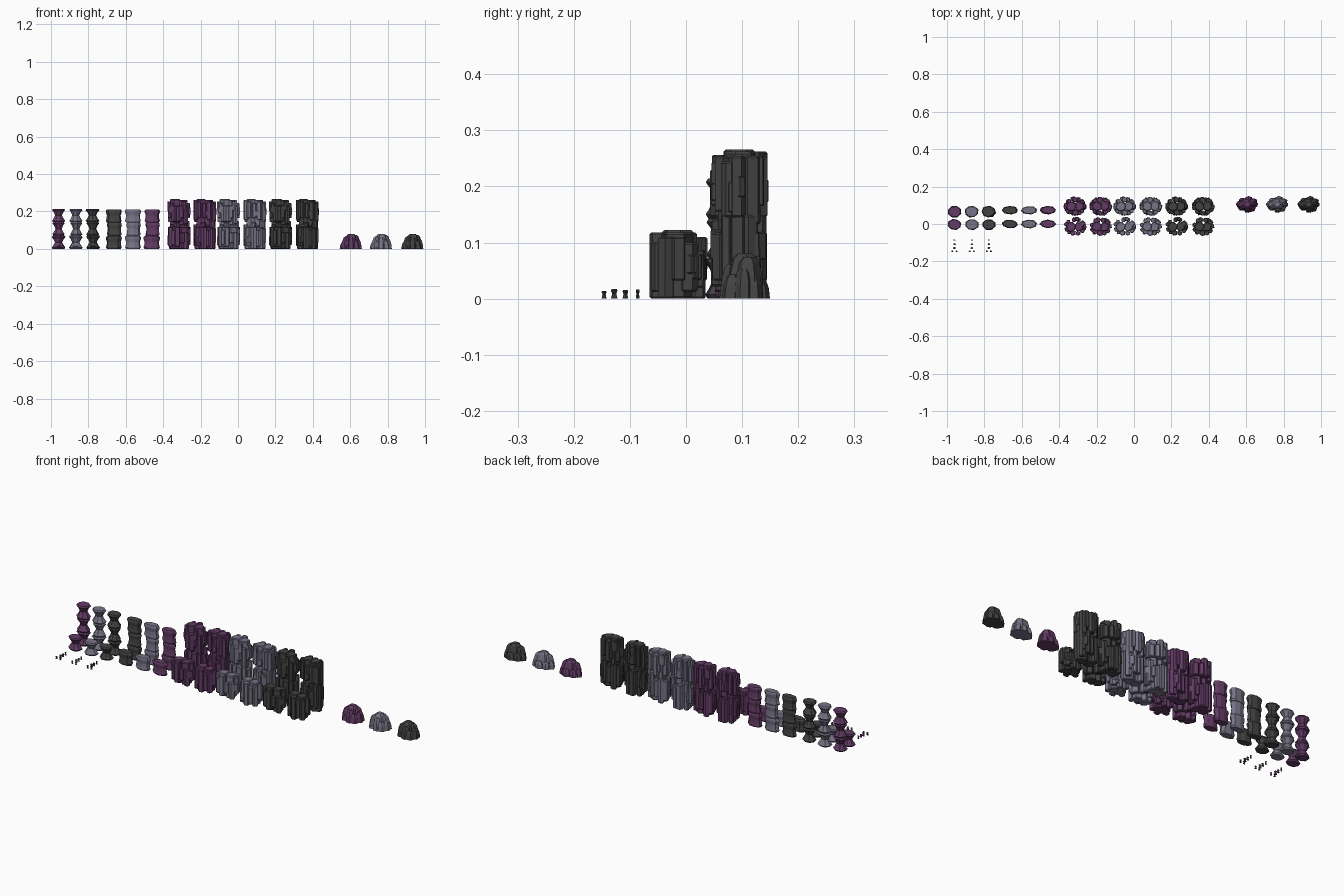
import bpy, bmesh, math, random
from mathutils import Vector

if "Cube" in bpy.data.objects:
    bpy.data.objects.remove(bpy.data.objects["Cube"])

def mat(name, c):
    m = bpy.data.materials.new(name)
    m.diffuse_color = (*c, 1)
    m.use_nodes = True
    m.node_tree.nodes["Principled BSDF"].inputs["Base Color"].default_value = m.diffuse_color
    return m

PURPLE = mat("purple_stone", (0.125, 0.045, 0.13))
LAVENDER = mat("lavender_stone", (0.19, 0.175, 0.245))
DARK = mat("dark_stone", (0.055, 0.055, 0.055))

def loft(bm, cx, cy, rings, n, rot=0.0, jit=0.0, rng=None):
    """Closed faceted solid; rings are (z, rx, ry)."""
    js = [1 + (rng.uniform(-jit, jit) if rng else 0) for _ in range(n)]
    loops = []
    for z, rx, ry in rings:
        loops.append([bm.verts.new((cx + rx * js[i] * math.cos(rot + math.tau * i / n),
                                    cy + ry * js[i] * math.sin(rot + math.tau * i / n), z))
                      for i in range(n)])
    for a, b in zip(loops, loops[1:]):
        for i in range(n):
            j = (i + 1) % n
            bm.faces.new((a[i], a[j], b[j], b[i]))
    bm.faces.new(loops[0][::-1])
    bm.faces.new(loops[-1])

def finish(bm, name, material):
    me = bpy.data.meshes.new(name)
    bm.to_mesh(me)
    bm.free()
    me.materials.append(material)
    ob = bpy.data.objects.new(name, me)
    bpy.context.collection.objects.link(ob)

# profiles of one stacked segment: (height fraction, radius fraction)
WAISTED = [(0, .86), (.1, 1), (.24, .8), (.5, .52), (.76, .76), (.9, 1), (1, .86)]
SLAB = [(0, .86), (.12, .98), (.3, .9), (.55, .86), (.8, 1), (.92, .97), (1, .84)]

def stack(name, x, y, rx, ry, count, seg, profile, material, seed, n=8):
    rng = random.Random(seed)
    bm = bmesh.new()
    for k in range(count):
        s = 1.0 if k in (0, count - 1) else 0.9
        rings = [((k + t) * seg, rx * r * s, ry * r * s) for t, r in profile]
        loft(bm, x + rng.uniform(-.002, .002), y, rings, n,
             rng.uniform(0, .6), .07, rng)
    finish(bm, name, material)

def prism(bm, x, y, r, z0, z1, rng):
    b = min(.004, r * .2)
    loft(bm, x, y, [(z0, r - b, r - b), (z0 + b, r, r), (z1 - b, r, r), (z1, r - b, r - b)],
         rng.choice((5, 6, 6)), rng.uniform(0, 1), .08, rng)

def basalt(name, x, y, tiers, height, material, seed):
    """Cluster of vertical prisms packed round a core, in tiers."""
    rng = random.Random(seed)
    bm = bmesh.new()
    th = height / tiers
    for k in range(tiers):
        lo, hi = k * th, (k + 1) * th
        top = k == tiers - 1
        for dx in (-.02, .02):                      # core
            prism(bm, x + dx, y, .028, max(0, lo - .01), hi - (.004 if dx > 0 else 0), rng)
        for i in range(11):                         # outer columns
            a = math.tau * i / 11 + rng.uniform(-.15, .15)
            r = rng.uniform(.012, .019)
            z0 = lo + rng.choice((0, .012, .022, .032))
            z1 = hi - rng.choice((.004, .012, .022, .035)) + (0 if top else .02)
            prism(bm, x + (.061 - r) * math.cos(a), y + (.051 - r) * math.sin(a), r, z0, z1, rng)
        for i in range(8):                          # short outer chips
            a = rng.uniform(0, math.tau)
            m = rng.uniform(lo + .035, hi - .03)
            h = rng.uniform(.015, .028)
            prism(bm, x + .051 * math.cos(a), y + .042 * math.sin(a), .011, m - h, m + h, rng)
    finish(bm, name, material)

def boulder(name, x, y, material, seed):
    """Low mound of tapered, leaning rocks."""
    rng = random.Random(seed)
    bm = bmesh.new()
    parts = [(0, 0, .04, .08), (.018, .008, .034, .074), (-.02, -.004, .034, .068)]
    for i in range(8):
        a = math.tau * i / 8 + rng.uniform(-.2, .2)
        parts.append((.04 * math.cos(a), .028 * math.sin(a), rng.uniform(.018, .024),
                      rng.uniform(.035, .062)))
    for dx, dy, r, h in parts:
        start = len(bm.verts)
        loft(bm, 0, 0, [(0, r, r * .85), (h * .55, r * .93, r * .8),
                        (h * .88, r * .72, r * .62), (h, r * .42, r * .36)],
             6, rng.uniform(0, 1), .1, rng)
        bm.verts.ensure_lookup_table()
        for v in bm.verts[start:]:                  # lean towards the middle
            lean = 1 - .2 * v.co.z / .08
            v.co += Vector((x + dx * lean, y + dy * lean, 0))
    finish(bm, name, material)

def pebbles(name, x, material, seed):
    rng = random.Random(seed)
    bm = bmesh.new()
    for dx, y, r, h in ((0, -.086, .005, .016), (0, -.108, .007, .015), (0, -.128, .008, .017),
                        (-.011, -.146, .006, .014), (.011, -.146, .006, .014)):
        loft(bm, x + dx, y, [(0, r, r * .8), (h * .25, r * .8, r * .65), (h * .55, r * .6, r * .5),
                             (h * .85, r, r * .8), (h, r * .7, r * .6)], 6, 0, .1, rng)
    finish(bm, name, material)

# waisted columns, stumps and pebbles on the left
for i, (x, m) in enumerate(((-.96, PURPLE), (-.867, LAVENDER), (-.776, DARK))):
    stack(f"waisted_column_{i}", x, .066, .037, .032, 3, .0715, WAISTED, m, i)
    stack(f"waisted_stump_{i}", x, -.003, .037, .03, 1, .068, WAISTED, m, i + 10)
    pebbles(f"pebbles_{i}", x, m, i + 20)

# flat slab columns and stumps
for i, (x, m) in enumerate(((-.663, DARK), (-.56, LAVENDER), (-.46, PURPLE))):
    stack(f"slab_column_{i}", x, .074, .044, .022, 3, .0705, SLAB, m, i + 30)
    stack(f"slab_stump_{i}", x, 0, .044, .023, 1, .068, SLAB, m, i + 40)

# large basalt pillars and blocks
for i, x in enumerate((-.315, -.178, -.05, .09, .228, .37)):
    m = (PURPLE, LAVENDER, DARK)[i // 2]
    basalt(f"basalt_pillar_{i}", x, .095, 2, .266, m, i % 2 + 50)
    basalt(f"basalt_block_{i}", x, -.014, 1, .122, m, i % 2 + 60)

# low boulders on the right
for i, (x, m) in enumerate(((.606, PURPLE), (.767, LAVENDER), (.935, DARK))):
    boulder(f"boulder_{i}", x, .105, m, 7)
